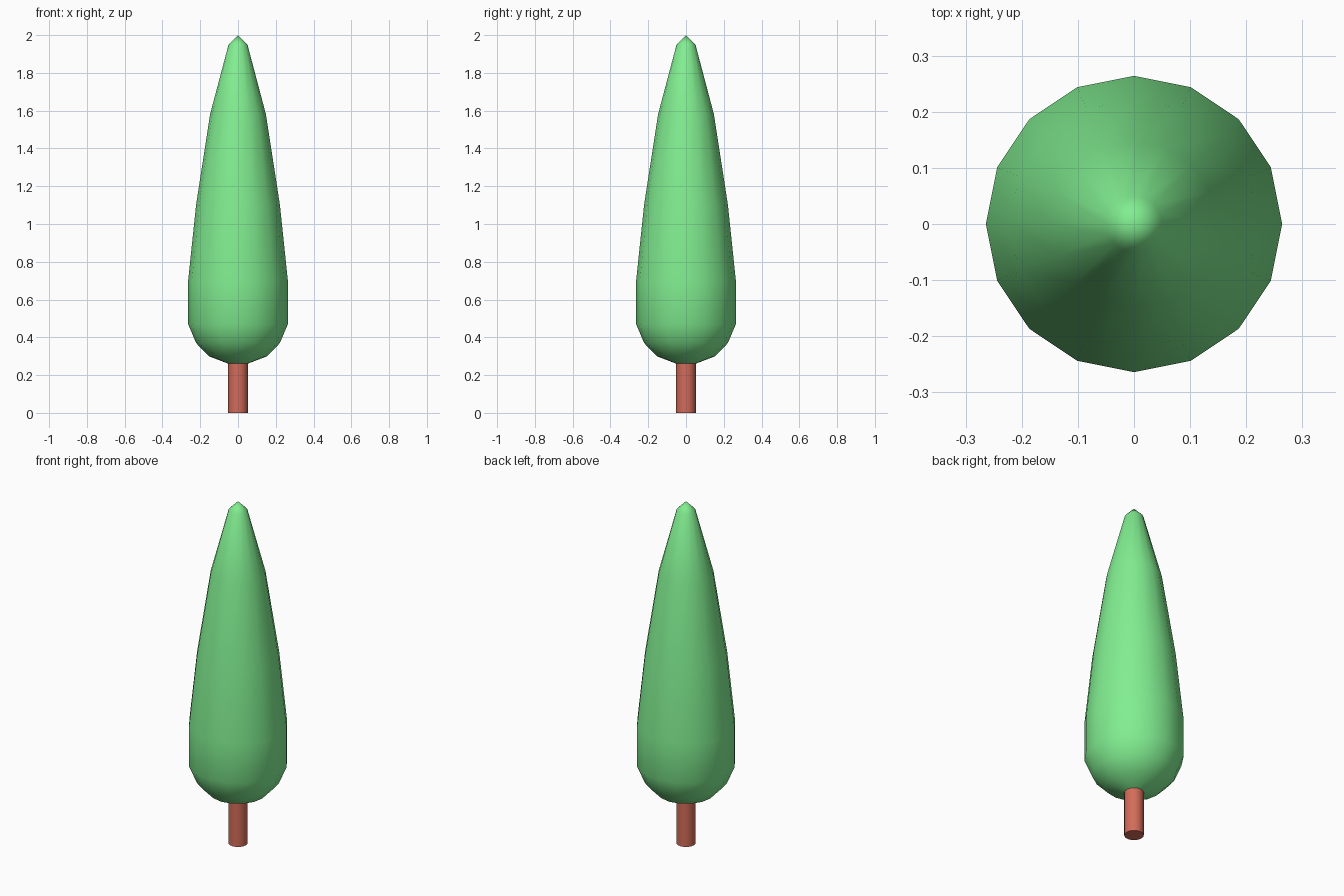
import bpy
from math import cos, sin, tau

if "Cube" in bpy.data.objects:
    bpy.data.objects.remove(bpy.data.objects["Cube"])

SIDES = 16


def material(name, color):
    mat = bpy.data.materials.new(name)
    mat.diffuse_color = (*color, 1)
    mat.use_nodes = True
    mat.node_tree.nodes["Principled BSDF"].inputs["Base Color"].default_value = mat.diffuse_color
    return mat


def lathe(name, profile, mat, cap_bottom=False, apex=None):
    """Revolve (radius, height) points around z, optionally closed at the ends."""
    verts = [(r * cos(tau * i / SIDES), r * sin(tau * i / SIDES), z)
             for r, z in profile for i in range(SIDES)]
    faces = []
    for k in range(len(profile) - 1):
        a, b = k * SIDES, (k + 1) * SIDES
        for i in range(SIDES):
            j = (i + 1) % SIDES
            faces.append((a + i, a + j, b + j, b + i))
    if cap_bottom:
        faces.append(tuple(reversed(range(SIDES))))
    if apex is not None:
        top = len(verts)
        verts.append((0, 0, apex))
        last = top - SIDES
        faces += [(last + i, last + (i + 1) % SIDES, top) for i in range(SIDES)]
    mesh = bpy.data.meshes.new(name)
    mesh.from_pydata(verts, [], faces)
    mesh.materials.append(mat)
    for p in mesh.polygons:
        p.use_smooth = len(p.vertices) <= 4  # end cap stays flat
    if cap_bottom:
        for e in mesh.edges:
            if all(v < SIDES for v in e.vertices):
                e.use_edge_sharp = True
    obj = bpy.data.objects.new(name, mesh)
    bpy.context.collection.objects.link(obj)
    return obj


green = material("leaf_green", (0.22, 0.85, 0.28))
brown = material("bark_brown", (0.65, 0.15, 0.10))

# Trunk: straight post running up into the foliage
lathe("trunk", [(0.052, 0), (0.052, 0.265)], brown, cap_bottom=True)

# Foliage: tall tapered crown with a rounded underside
lathe("foliage", [(0.05, 0.26), (0.155, 0.30), (0.222, 0.37), (0.264, 0.47),
                  (0.264, 0.70), (0.222, 1.10), (0.148, 1.58), (0.05, 1.95)],
      green, apex=2.0)
